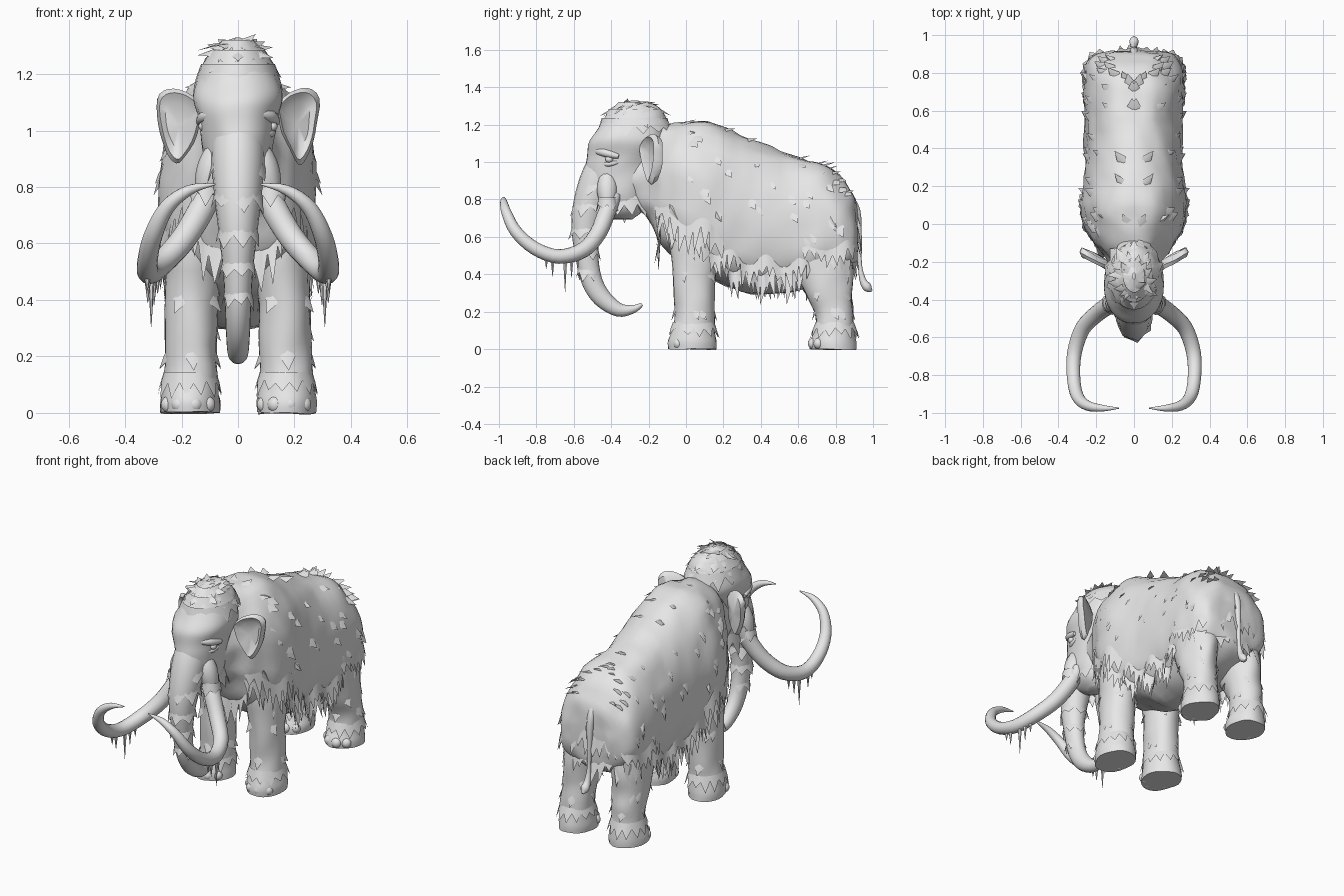
import bpy, bmesh, math, random
from mathutils import Vector, Matrix, noise

random.seed(4)
X, Y, Z = Vector((1, 0, 0)), Vector((0, 1, 0)), Vector((0, 0, 1))
if "Cube" in bpy.data.objects:
    bpy.data.objects.remove(bpy.data.objects["Cube"])

grey = bpy.data.materials.new("plain grey")
grey.use_nodes = True
grey.diffuse_color = (0.8, 0.8, 0.8, 1)
grey.node_tree.nodes["Principled BSDF"].inputs["Base Color"].default_value = (0.8, 0.8, 0.8, 1)
parts = []


def finish(name, bm, solid=True):
    if solid:
        bmesh.ops.recalc_face_normals(bm, faces=bm.faces[:])
    mesh = bpy.data.meshes.new(name)
    bm.to_mesh(mesh)
    bm.free()
    mesh.materials.append(grey)
    ob = bpy.data.objects.new(name, mesh)
    bpy.context.collection.objects.link(ob)
    parts.append(ob)


def smooth(rows, steps=4):
    """Catmull-Rom interpolation of rows of numbers."""
    rows = [Vector(r) for r in rows]
    out = []
    for i in range(len(rows) - 1):
        a, b, c, d = rows[max(i - 1, 0)], rows[i], rows[i + 1], rows[min(i + 2, len(rows) - 1)]
        for k in range(steps):
            t = k / steps
            out.append(b + (c - a) * t / 2 + (a - b * 2.5 + c * 2 - d / 2) * t * t
                       + ((b - c) * 1.5 + (d - a) / 2) * t ** 3)
    return out + [rows[-1]]


def ring(c, u, v, n=28):
    return [c + u * math.cos(math.tau * i / n) + v * math.sin(math.tau * i / n) for i in range(n)]


def loft(name, rings, lumps=0.0):
    bm = bmesh.new()
    rows = [[bm.verts.new(p + noise.noise_vector(p * 9) * lumps) for p in r] for r in rings]
    n = len(rows[0])
    for a, b in zip(rows, rows[1:]):
        for i in range(n):
            bm.faces.new((a[i], a[(i + 1) % n], b[(i + 1) % n], b[i]))
    bm.faces.new(rows[0])
    bm.faces.new(rows[-1])
    finish(name, bm)


def tube(name, pts, sizes, n=16):
    """Loft along a path with a carried frame; sizes are (across, deep)."""
    u, rings = X, []
    for i, p in enumerate(pts):
        t = (pts[min(i + 1, len(pts) - 1)] - pts[max(i - 1, 0)]).normalized()
        u = (u - t * u.dot(t)).normalized()
        rings.append(ring(p, u * sizes[i][0], t.cross(u) * sizes[i][1], n))
    loft(name, rings)


def ball(name, c, size):
    bm = bmesh.new()
    bmesh.ops.create_uvsphere(bm, u_segments=14, v_segments=9, radius=1,
                              matrix=Matrix.Translation(c) @ Matrix.Diagonal((*size, 1)))
    finish(name, bm)


def fringe(name, samples, length, flare, closed=True):
    """Hanging band of pointed locks lying on one slope; samples are (point, outward)."""
    bm = bmesh.new()
    pairs = []
    for i, (p, out) in enumerate(samples):
        reach = random.uniform(0.75, 1.3) if i % 2 else random.uniform(0.25, 0.5)
        sway = Vector((0, random.uniform(-0.1, 0.15), -1)) * length * reach
        pairs.append((bm.verts.new(p - out * 0.004 + Z * 0.01), bm.verts.new(p + out * flare * reach + sway)))
    n = len(pairs)
    for i in range(n if closed else n - 1):
        a, b = pairs[i], pairs[(i + 1) % n]
        bm.faces.new((a[0], a[1], b[1], b[0]))
    finish(name, bm, False)


def ring_fringe(name, c, rx, ry, length, flare, n=24, tilt=0):
    c = Vector(c)
    pts = ring(c, X * rx, Vector((0, ry, tilt)), n)
    fringe(name, [(p, (p - c).normalized()) for p in pts], length, flare)


def tuft(bm, p, out, size, width, lift):
    """Flat pointed lock rooted in the coat and lifting at its tip."""
    flow = Vector((0, 0.5, -0.9))
    flow = (flow - out * flow.dot(out)).normalized()
    across = flow.cross(out) * width
    a, b = bm.verts.new(p + across - out * 0.006), bm.verts.new(p - across - out * 0.006)
    top = bm.verts.new(p - flow * size * 0.7 - out * 0.008)
    ridge = bm.verts.new(p + out * lift * 0.3)
    tip = bm.verts.new(p + flow * size + out * lift)
    for tri in ((a, top, ridge), (top, b, ridge), (a, ridge, tip), (ridge, b, tip), (b, a, tip)):
        bm.faces.new(tri)


def side(s):
    return "left_" if s > 0 else "right_"


# Body: y, underside, back line, half width
body_rows = smooth([(-0.32, 0.82, 1.06, 0.10), (-0.2, 0.7, 1.12, 0.14), (-0.12, 0.54, 1.185, 0.2),
                    (0, 0.44, 1.215, 0.265), (0.12, 0.38, 1.22, 0.28), (0.3, 0.31, 1.15, 0.258),
                    (0.5, 0.295, 1.055, 0.255), (0.7, 0.34, 1.005, 0.265), (0.82, 0.38, 0.935, 0.255),
                    (0.89, 0.43, 0.83, 0.215), (0.92, 0.52, 0.71, 0.13)])


def body_at(y, a):
    """Point and outward direction on the body."""
    for lo, hi in zip(body_rows, body_rows[1:]):
        if y <= hi[0]:
            break
    r = lo.lerp(hi, min(max((y - lo[0]) / (hi[0] - lo[0]), 0), 1))
    c, s = math.cos(a), math.sin(a)
    h = (r[2] - r[1]) / 2
    px = r[3] * math.copysign(abs(c) ** 0.87, c) * (1 - 0.1 * s)
    pz = (r[1] + r[2]) / 2 + h * math.copysign(abs(s) ** 0.87, s)
    return Vector((px, r[0], pz)), Vector((c / r[3], 0, s / h)).normalized()


loft("body", [[body_at(r[0], math.tau * i / 40)[0] for i in range(40)] for r in body_rows], 0.018)

# Long hair along flanks, chest and rump
for s in (1, -1):
    for label, deg, y0, y1, n, length in (("flank_hair", -31, -0.16, 0.88, 60, 0.12),
                                          ("belly_hair", -43, 0.14, 0.62, 34, 0.12),
                                          ("shoulder_hair", -18, -0.17, 0.2, 18, 0.13),
                                          ("haunch_hair", -18, 0.62, 0.9, 14, 0.1)):
        path = []
        for i in range(n + 1):
            a = math.radians(deg + 5 * math.sin(i * 0.6))
            p, out = body_at(y0 + (y1 - y0) * i / n, a)
            path.append((Vector((p.x * s, p.y, p.z)), Vector((s, 0, 0))))
        fringe(side(s) + label, path, length, 0.012, False)
chest = [body_at(-0.14, math.radians(-20 - 140 * i / 20))[0] for i in range(21)]
fringe("chest_hair", [(p, -Y) for p in chest], 0.13, 0.015, False)
for k, (z, w, y) in enumerate(((0.77, 0.2, 0.9), (0.64, 0.22, 0.92), (0.51, 0.22, 0.91))):
    arc = [Vector((w * t / 10, y - 0.07 * (t / 10) ** 2, z + 0.02 * math.sin(t))) for t in range(-10, 11)]
    fringe("rump_hair_" + str(k + 1), [(p, Vector((p.x, 0.2, 0)).normalized()) for p in arc],
           0.11, 0.02, False)

# Scattered locks on shoulders, spine and haunches
bm = bmesh.new()
for y0, y1, low, high, count in ((-0.08, 0.24, -15, 70, 14), (0.25, 0.6, 0, 60, 6),
                                 (0.6, 0.88, -15, 70, 16), (0.0, 0.88, 75, 90, 7)):
    for i in range(count):
        p, out = body_at(random.uniform(y0, y1), math.radians(random.uniform(low, high)))
        look = random.uniform(0.035, 0.06), random.uniform(0.02, 0.035), random.uniform(0.01, 0.022)
        for s in (1, -1):
            tuft(bm, Vector((p.x * s, p.y, p.z)), Vector((out.x * s, 0, out.z)), *look)
finish("coat_locks", bm)

# Head: z, centre y, half width, half depth
head = smooth([(0.69, -0.34, 0.04, 0.05), (0.74, -0.35, 0.09, 0.12), (0.84, -0.355, 0.115, 0.165),
               (0.95, -0.35, 0.125, 0.19), (1.03, -0.335, 0.138, 0.2), (1.11, -0.315, 0.16, 0.21),
               (1.18, -0.29, 0.145, 0.185), (1.25, -0.27, 0.115, 0.155), (1.3, -0.26, 0.07, 0.1),
               (1.315, -0.26, 0.03, 0.05)])
loft("head", [ring(Vector((0, r[1], r[0])), X * r[2], Y * r[3]) for r in head], 0.01)

# Shaggy crown: overlapping layers of locks
for k, (z, rx, ry, length, flare, n) in enumerate(((1.32, 0.01, 0.02, 0.03, 0.11, 14),
                                                   (1.31, 0.06, 0.09, 0.06, 0.07, 20),
                                                   (1.275, 0.1, 0.14, 0.08, 0.055, 24),
                                                   (1.225, 0.135, 0.18, 0.08, 0.028, 28))):
    ring_fringe("crown_hair_" + str(k + 1), (0, -0.275, z), rx, ry, length, flare, n)
bm = bmesh.new()
for i in range(16):
    a, t = math.tau * i / 16, random.uniform(0.3, 0.95)
    p = Vector((0.12 * t * math.cos(a), -0.27 + 0.16 * t * math.sin(a), 1.325 - 0.07 * t * t))
    tuft(bm, p, Vector((math.cos(a) * t, math.sin(a) * t, 1.1 - t * 0.5)).normalized(), 0.05, 0.03, 0.025)
finish("crown_locks", bm)
ring_fringe("beard", (0, -0.33, 0.8), 0.11, 0.145, 0.1, 0.012, 26, 0.02)

# Trunk with fur bands
trunk = smooth([(-0.38, 1.04, 0.09, 0.11), (-0.455, 0.92, 0.095, 0.105), (-0.51, 0.78, 0.085, 0.092),
                (-0.535, 0.65, 0.07, 0.078), (-0.53, 0.5, 0.053, 0.062), (-0.505, 0.37, 0.046, 0.056),
                (-0.45, 0.275, 0.042, 0.05), (-0.36, 0.21, 0.036, 0.037), (-0.28, 0.215, 0.024, 0.022),
                (-0.235, 0.24, 0.012, 0.01)])
tube("trunk", [Vector((0, r[0], r[1])) for r in trunk], [(r[2], r[3]) for r in trunk], 20)
for k, i in enumerate((5, 8, 12, 15, 18)):
    r = trunk[i]
    ring_fringe("trunk_hair_" + str(k + 1), (0, r[0], r[1]), r[2], r[3], 0.06, 0.012, 14)

# Ear outline (x, z), tusk path (x, y, z, radius), legs (z, x, y, half width, half depth)
ear = [(0.13, 1.09), (0.18, 1.14), (0.24, 1.15), (0.285, 1.11), (0.283, 1.02),
       (0.262, 0.94), (0.22, 0.88), (0.19, 0.91), (0.15, 0.99)]
tusk = smooth([(0.09, -0.38, 0.83, 0.038), (0.12, -0.42, 0.74, 0.047), (0.19, -0.47, 0.62, 0.045),
               (0.27, -0.55, 0.53, 0.042), (0.315, -0.68, 0.495, 0.039), (0.32, -0.81, 0.54, 0.036),
               (0.30, -0.91, 0.63, 0.033), (0.25, -0.96, 0.73, 0.027), (0.17, -0.975, 0.79, 0.018),
               (0.08, -0.975, 0.81, 0.003)])
legs = {"front": [(0, 0.17, 0.035, 0.103, 0.13), (0.04, 0.17, 0.035, 0.105, 0.13), (0.1, 0.17, 0.04, 0.097, 0.115),
                  (0.2, 0.168, 0.045, 0.092, 0.108), (0.4, 0.163, 0.045, 0.095, 0.115),
                  (0.6, 0.15, 0.05, 0.1, 0.14), (0.75, 0.13, 0.05, 0.08, 0.11)],
        "hind": [(0, 0.17, 0.785, 0.103, 0.122), (0.04, 0.17, 0.785, 0.105, 0.122), (0.1, 0.17, 0.795, 0.094, 0.107),
                 (0.2, 0.168, 0.79, 0.09, 0.102), (0.3, 0.165, 0.76, 0.094, 0.125),
                 (0.42, 0.155, 0.735, 0.1, 0.16), (0.6, 0.14, 0.72, 0.1, 0.15)]}

for s in (1, -1):
    # Cupped ears, slanting backward
    mid = Vector((0.21, 1.02))
    outline = smooth([Vector(p) for p in ear + ear[:1]], 3)[:-1]
    shells = []
    for scale, dy in ((0.05, 0), (0.6, -0.002), (0.88, -0.026), (1, -0.005), (0.85, 0.026), (0.05, 0.035)):
        flat = [mid + (p - mid) * scale for p in outline]
        shells.append([Vector((q.x * s, -0.225 + (q.x - 0.13) * 0.5 + dy, q.y)) for q in flat])
    loft(side(s) + "ear", shells, 0.01)

    # Tusks with icicles
    path = [Vector((r[0] * s, r[1], r[2])) for r in tusk]
    tube(side(s) + "tusk", path, [(r[3], r[3]) for r in tusk])
    for k, i in enumerate((13, 14, 15, 17, 18)):
        p = path[i] - Z * tusk[i][3] * 0.8
        drop = (0.06, 0.09, 0.16, 0.08, 0.05)[k]
        loft(side(s) + "icicle_" + str(k + 1),
             [ring(p - Z * drop * t, X * r, Y * r, 6) for t, r in ((0, 0.012), (0.4, 0.007), (1, 0.001))])

    # Eyes, brows and tusk sockets
    ball(side(s) + "eye", (0.122 * s, -0.41, 1.015), (0.018, 0.022, 0.018))
    for name, pts, r in (("brow", [(0.07, -0.485, 1.06), (0.115, -0.435, 1.05), (0.138, -0.36, 1.03)], 0.022),
                         ("eye_bag", [(0.095, -0.45, 0.99), (0.117, -0.41, 0.99), (0.125, -0.36, 1.0)], 0.014),
                         ("tusk_socket", [(0.07, -0.42, 0.95), (0.09, -0.42, 0.86), (0.12, -0.42, 0.76)], 0.057)):
        line = smooth([(x * s, y, z) for x, y, z in pts])
        tube(side(s) + name, line, [(r * (0.5 + 0.5 * math.sin(math.pi * i / 8)),) * 2 for i in range(9)], 12)
    ring_fringe(side(s) + "socket_hair", (0.115 * s, -0.42, 0.8), 0.052, 0.052, 0.06, 0.006, 12)

    # Legs with toenails, shaggy ankles and stray locks
    for label, rows in legs.items():
        name = side(s) + label
        loft(name + "_leg", [ring(Vector((r[1] * s, r[2], r[0])), X * r[3], Y * r[4], 24)
                             for r in smooth(rows)], 0.01)
        foot = rows[1]
        for k, deg in enumerate((-150, -115, -80, -45)):
            a = math.radians(deg)
            ball(name + "_toe_" + str(k + 1),
                 (foot[1] * s + 0.085 * math.cos(a), foot[2] + 0.108 * math.sin(a), 0.03), (0.03, 0.027, 0.03))
        r = rows[2]
        ring_fringe(name + "_ankle_hair", (r[1] * s, r[2], 0.135), r[3], r[4], 0.065, 0.018, 26)
        bm = bmesh.new()
        for i in range(10):
            a, r = i * 2.4, rows[3 + i % 2]
            out = Vector((math.cos(a), math.sin(a), 0))
            tuft(bm, Vector((r[1] * s + r[3] * out.x, r[2] + r[4] * out.y, r[0])), out, 0.05, 0.028, 0.016)
        finish(name + "_leg_locks", bm)

# Tail with tufted end
tail = smooth([(0.86, 0.83, 0.02), (0.91, 0.74, 0.022), (0.925, 0.58, 0.015), (0.93, 0.45, 0.011),
               (0.945, 0.37, 0.018), (0.97, 0.33, 0.024), (0.993, 0.31, 0.006)])
tube("tail", [Vector((0, r[0], r[1])) for r in tail], [(r[2], r[2]) for r in tail], 12)

# Soft shading with crisp fur edges
bpy.ops.object.select_all(action="DESELECT")
for ob in parts:
    ob.select_set(True)
bpy.context.view_layer.objects.active = parts[0]
bpy.ops.object.shade_smooth_by_angle(angle=math.radians(50))
